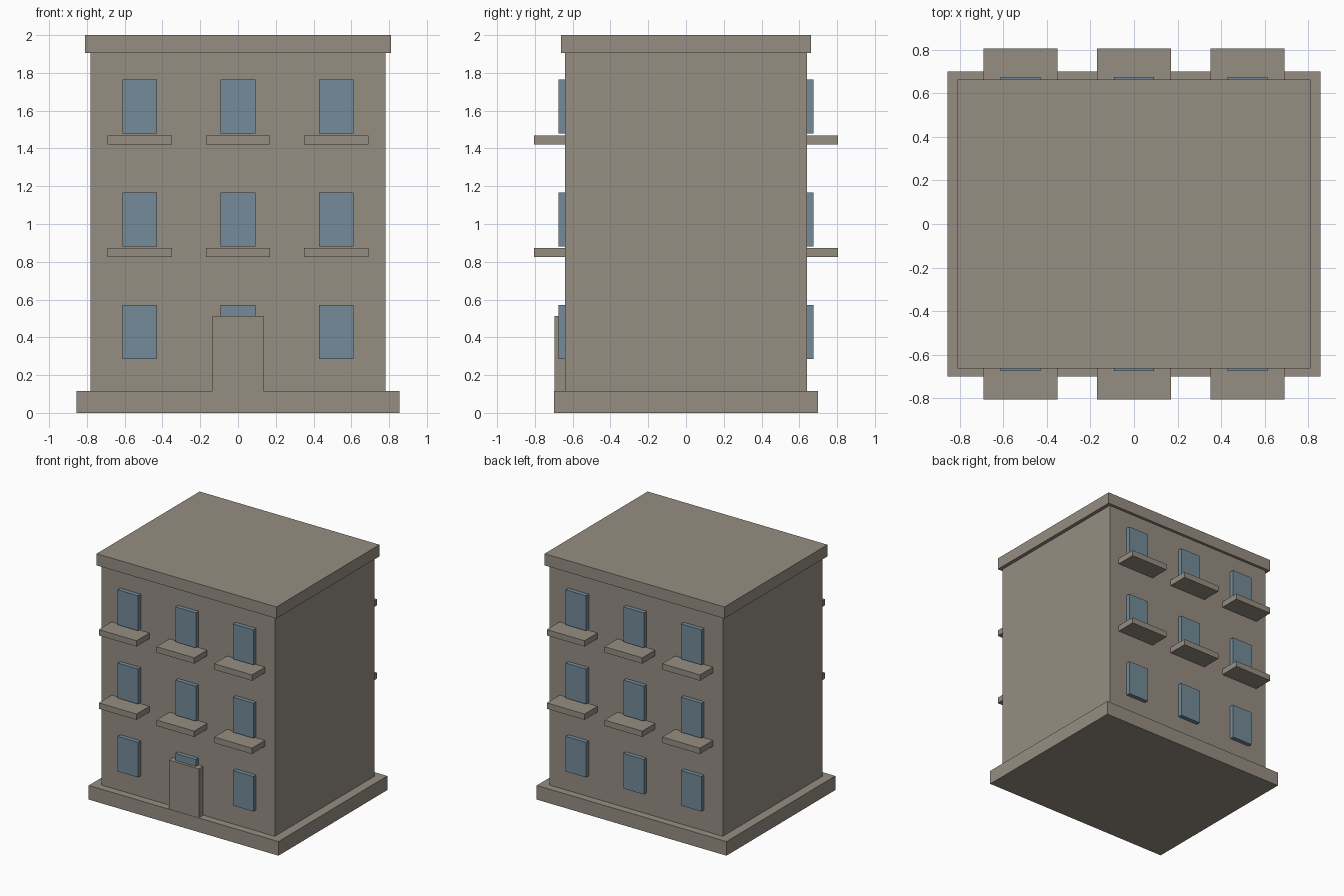
import bpy

cube = bpy.data.objects.get("Cube")
if cube:
    bpy.data.objects.remove(cube, do_unlink=True)


def make_material(name, color):
    mat = bpy.data.materials.new(name)
    mat.use_nodes = True
    mat.diffuse_color = color
    for node in mat.node_tree.nodes:
        if node.type == 'BSDF_PRINCIPLED':
            node.inputs["Base Color"].default_value = color
    return mat


stone = make_material("warm grey stone", (0.305, 0.27, 0.225, 1))
glass = make_material("blue grey glass", (0.175, 0.26, 0.32, 1))


def box(name, x, y, z, mat):
    """Box spanning the (low, high) pairs x, y and z."""
    spans = (x, y, z)
    bpy.ops.mesh.primitive_cube_add(size=1, location=[(a + b) / 2 for a, b in spans])
    obj = bpy.context.object
    obj.name = name
    obj.scale = [b - a for a, b in spans]
    bpy.ops.object.transform_apply(location=False, rotation=False, scale=True)
    obj.data.materials.append(mat)
    return obj


HALF_W, HALF_D = 0.78, 0.64
STOREY = 0.597

# Main masses: plinth, walls and flat roof slab
box("plinth", (-0.855, 0.855), (-0.7, 0.7), (0, 0.115), stone)
box("walls", (-HALF_W, HALF_W), (-HALF_D, HALF_D), (0.115, 1.905), stone)
box("roof_slab", (-0.81, 0.81), (-0.663, 0.663), (1.905, 2), stone)

# Entrance door
box("front_door", (-0.135, 0.135), (-0.697, -HALF_D), (0.115, 0.513), stone)

# Windows on both facades, with balconies on the upper storeys
for facade, side in (("front", -1), ("back", 1)):
    for floor in range(3):
        base = 0.285 + floor * STOREY
        for place, x in (("right", -0.52), ("middle", 0), ("left", 0.52)):
            label = f"{facade}_{place}_{floor + 1}"
            depth = sorted((side * HALF_D, side * 0.675))
            box(f"window_{label}", (x - 0.092, x + 0.092), depth,
                (base, base + 0.285), glass)
            if floor:
                depth = sorted((side * HALF_D, side * 0.806))
                box(f"balcony_{label}", (x - 0.17, x + 0.17), depth,
                    (base - 0.058, base - 0.01), stone)
